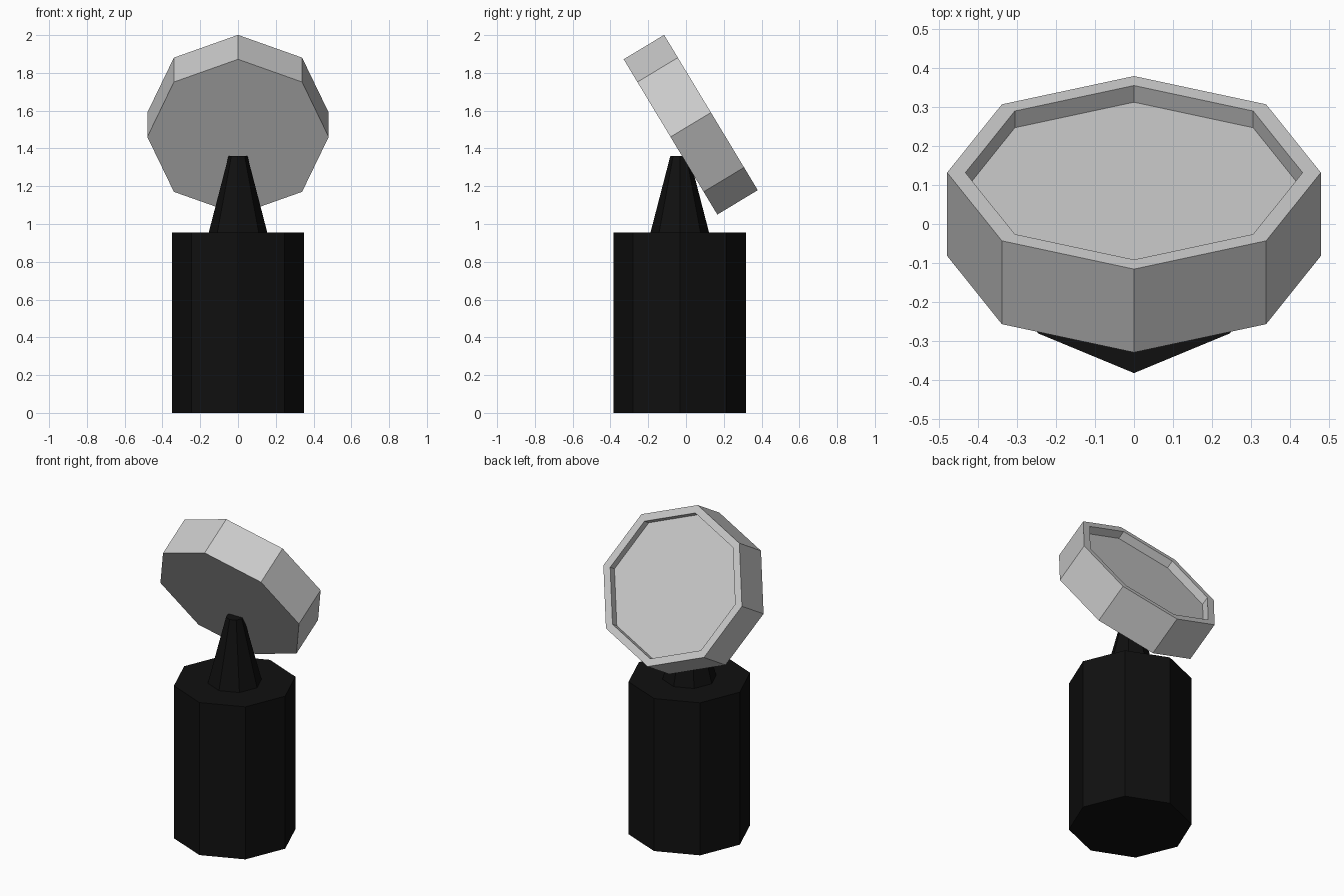
import bpy, bmesh
from math import cos, sin, pi, radians

if "Cube" in bpy.data.objects:
    bpy.data.objects.remove(bpy.data.objects["Cube"])

SIDES = 8


def turned(name, profile, location, tilt=0.0):
    """Eight-sided turned solid from (radius, height) rings, capped at both ends."""
    bm = bmesh.new()
    rings = [[bm.verts.new((r * cos(2 * pi * i / SIDES), r * sin(2 * pi * i / SIDES), z))
              for i in range(SIDES)] for r, z in profile]
    for a, b in zip(rings, rings[1:]):
        for i in range(SIDES):
            j = (i + 1) % SIDES
            bm.faces.new((a[i], a[j], b[j], b[i]))
    bm.faces.new(rings[0][::-1])
    bm.faces.new(rings[-1])
    mesh = bpy.data.meshes.new(name)
    bm.to_mesh(mesh)
    bm.free()
    obj = bpy.data.objects.new(name, mesh)
    obj.location = location
    obj.rotation_euler = (tilt, 0, 0)
    bpy.context.collection.objects.link(obj)
    return obj


# Black pedestal with the tapered neck rising from its top
black = bpy.data.materials.new("black")
black.diffuse_color = (0.005, 0.005, 0.005, 1)
black.use_nodes = True
black.node_tree.nodes["Principled BSDF"].inputs["Base Color"].default_value = black.diffuse_color
pedestal = turned("pedestal",
                  [(0.35, 0), (0.35, 0.955), (0.155, 0.955), (0.05, 1.36)],
                  (0, -0.033, 0))
pedestal.data.materials.append(black)

# Tilted dish with a raised rim around a shallow recess
turned("dish",
       [(0.48, 0), (0.48, 0.25), (0.433, 0.25), (0.433, 0.2)],
       (0, -0.082, 1.461), radians(-58.9))
